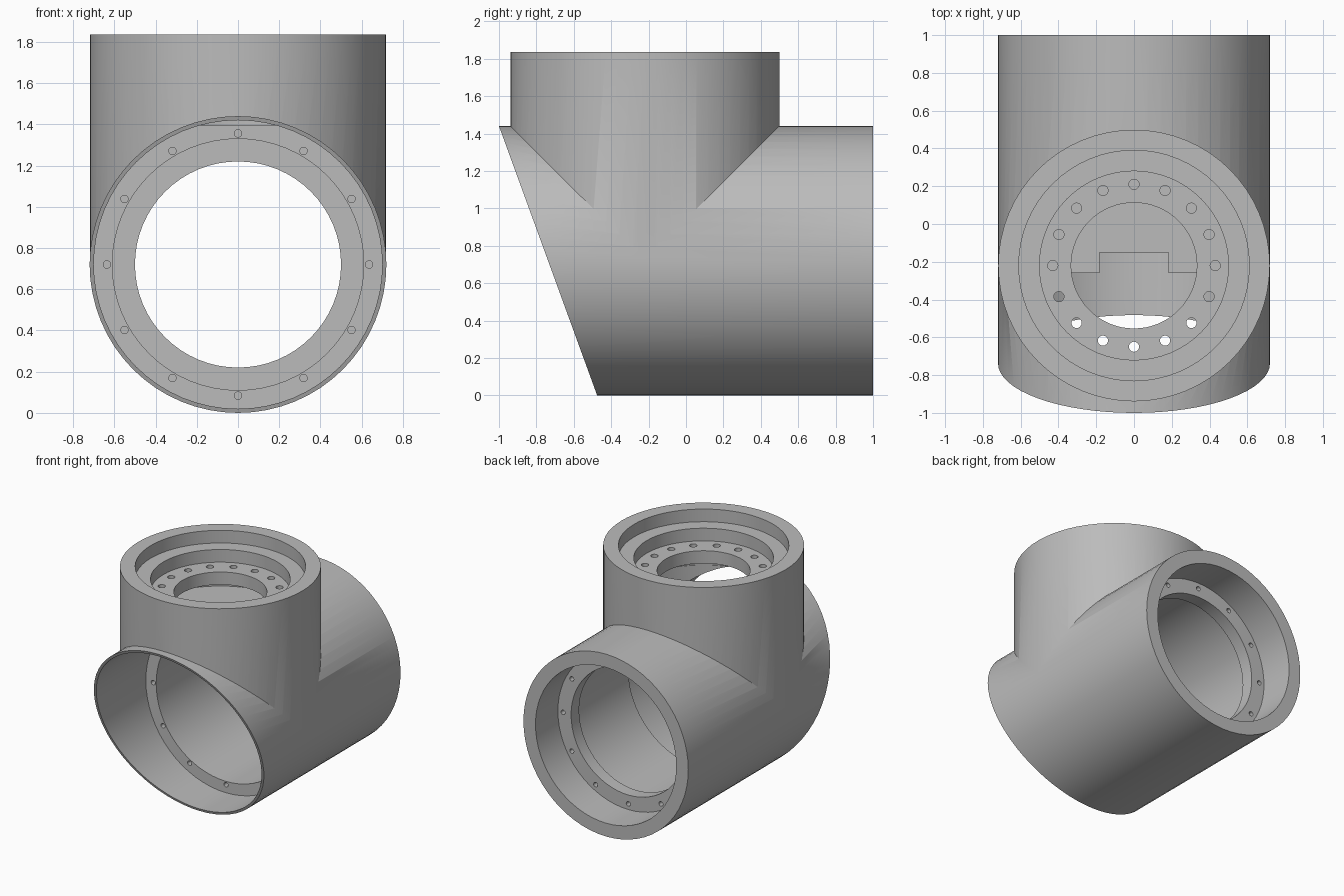
import bpy
import bmesh
import math
from mathutils import Matrix

if "Cube" in bpy.data.objects:
    bpy.data.objects.remove(bpy.data.objects["Cube"], do_unlink=True)

AXIS_Z = 0.72      # height of the horizontal tube axis
AXIS_Y = -0.22     # position of the upright socket axis
ALONG_Y = Matrix.Translation((0, 0, AXIS_Z)) @ Matrix.Rotation(-math.pi / 2, 4, 'X')
ALONG_Z = Matrix.Translation((0, AXIS_Y, 0))

grey = bpy.data.materials.new("mid grey")
grey.use_nodes = True
grey.diffuse_color = (0.5, 0.5, 0.5, 1)
grey.node_tree.nodes["Principled BSDF"].inputs["Base Color"].default_value = (0.5, 0.5, 0.5, 1)


def make_object(name, bm, matrix):
    bm.transform(matrix)
    bmesh.ops.recalc_face_normals(bm, faces=bm.faces)
    mesh = bpy.data.meshes.new(name)
    bm.to_mesh(mesh)
    bm.free()
    mesh.materials.append(grey)
    obj = bpy.data.objects.new(name, mesh)
    bpy.context.collection.objects.link(obj)
    return obj


def lathe(name, profile, matrix, sides=64):
    """Solid of revolution from (position along axis, radius) pairs."""
    bm = bmesh.new()
    rings = []
    for pos, rad in profile:
        angles = [2 * math.pi * i / sides for i in range(sides)]
        rings.append([bm.verts.new((rad * math.cos(a), rad * math.sin(a), pos)) for a in angles])
    for low, high in zip(rings, rings[1:]):
        for i in range(sides):
            j = (i + 1) % sides
            bm.faces.new((low[i], low[j], high[j], high[i]))
    bm.faces.new(rings[0][::-1])
    bm.faces.new(rings[-1])
    return make_object(name, bm, matrix)


def bolt_circle(name, count, circle, rad, start, end, matrix):
    """Ring of small cylinders running along the axis."""
    bm = bmesh.new()
    for i in range(count):
        a = 2 * math.pi * i / count
        place = Matrix.Translation((circle * math.cos(a), circle * math.sin(a), (start + end) / 2))
        bmesh.ops.create_cone(bm, cap_ends=True, segments=16, radius1=rad, radius2=rad,
                              depth=end - start, matrix=place)
    return make_object(name, bm, matrix)


def prism(name, outline, half_width):
    """Outline in the y-z plane, extruded across x."""
    bm = bmesh.new()
    face = bm.faces.new([bm.verts.new((-half_width, y, z)) for y, z in outline])
    out = bmesh.ops.extrude_face_region(bm, geom=[face])
    moved = [v for v in out["geom"] if isinstance(v, bmesh.types.BMVert)]
    bmesh.ops.translate(bm, verts=moved, vec=(2 * half_width, 0, 0))
    return make_object(name, bm, Matrix.Identity(4))


def combine(target, tool, operation):
    tool.hide_render = True
    mod = target.modifiers.new(operation, 'BOOLEAN')
    mod.operation = operation
    mod.solver = 'EXACT'
    mod.object = tool
    bpy.context.view_layer.objects.active = target
    bpy.ops.object.modifier_apply(modifier=mod.name)
    bpy.data.objects.remove(tool, do_unlink=True)


# Outer shell: horizontal tube joined to the upright socket
body = lathe("tee_housing", [(-1.2, 0.72), (1.0, 0.72)], ALONG_Y)
combine(body, lathe("upright", [(0.72, 0.719), (1.835, 0.719)], ALONG_Z), 'UNION')

# Sloping cut across the front mouth
slope = prism("slope_cutter", [(-1.186, 1.95), (-0.4385, -0.1), (-1.6, -0.1), (-1.6, 1.95)], 1.5)
combine(body, slope, 'DIFFERENCE')

# Stepped bore through the horizontal tube, with a narrow lip near the back
bore = lathe("bore_cutter", [(-1.3, 0.70), (-0.15, 0.70), (-0.15, 0.61), (0.62, 0.61),
                             (0.62, 0.50), (0.72, 0.50), (0.72, 0.615), (1.1, 0.615)], ALONG_Y)
combine(body, bore, 'DIFFERENCE')

# Stepped socket with a cavity beneath its bolt plate
socket = lathe("socket_cutter", [(1.395, 0.61), (1.535, 0.61), (1.535, 0.333), (1.635, 0.333),
                                 (1.635, 0.50), (1.735, 0.50), (1.735, 0.61), (1.95, 0.61)], ALONG_Z)
combine(body, socket, 'DIFFERENCE')

# Front half of the cavity opens down into the bore
well = lathe("well_cutter", [(0.9, 0.605), (1.46, 0.605)], ALONG_Z)
keep_back = prism("well_trim", [(-0.26, 0.5), (0.8, 0.5), (0.8, 1.8), (-0.26, 1.8)], 1)
combine(well, keep_back, 'DIFFERENCE')
combine(body, well, 'DIFFERENCE')

# Bolt holes: socket plate, front flange, back flange
combine(body, bolt_circle("plate_holes", 16, 0.43, 0.027, 1.5, 1.67, ALONG_Z), 'DIFFERENCE')
combine(body, bolt_circle("front_holes", 12, 0.636, 0.018, -0.18, -0.08, ALONG_Y), 'DIFFERENCE')
combine(body, bolt_circle("back_holes", 12, 0.57, 0.018, 0.66, 0.75, ALONG_Y), 'DIFFERENCE')

# Smooth curved walls, crisp rims
bpy.ops.object.select_all(action='DESELECT')
body.select_set(True)
bpy.context.view_layer.objects.active = body
bpy.ops.object.shade_smooth_by_angle(angle=math.radians(30))
